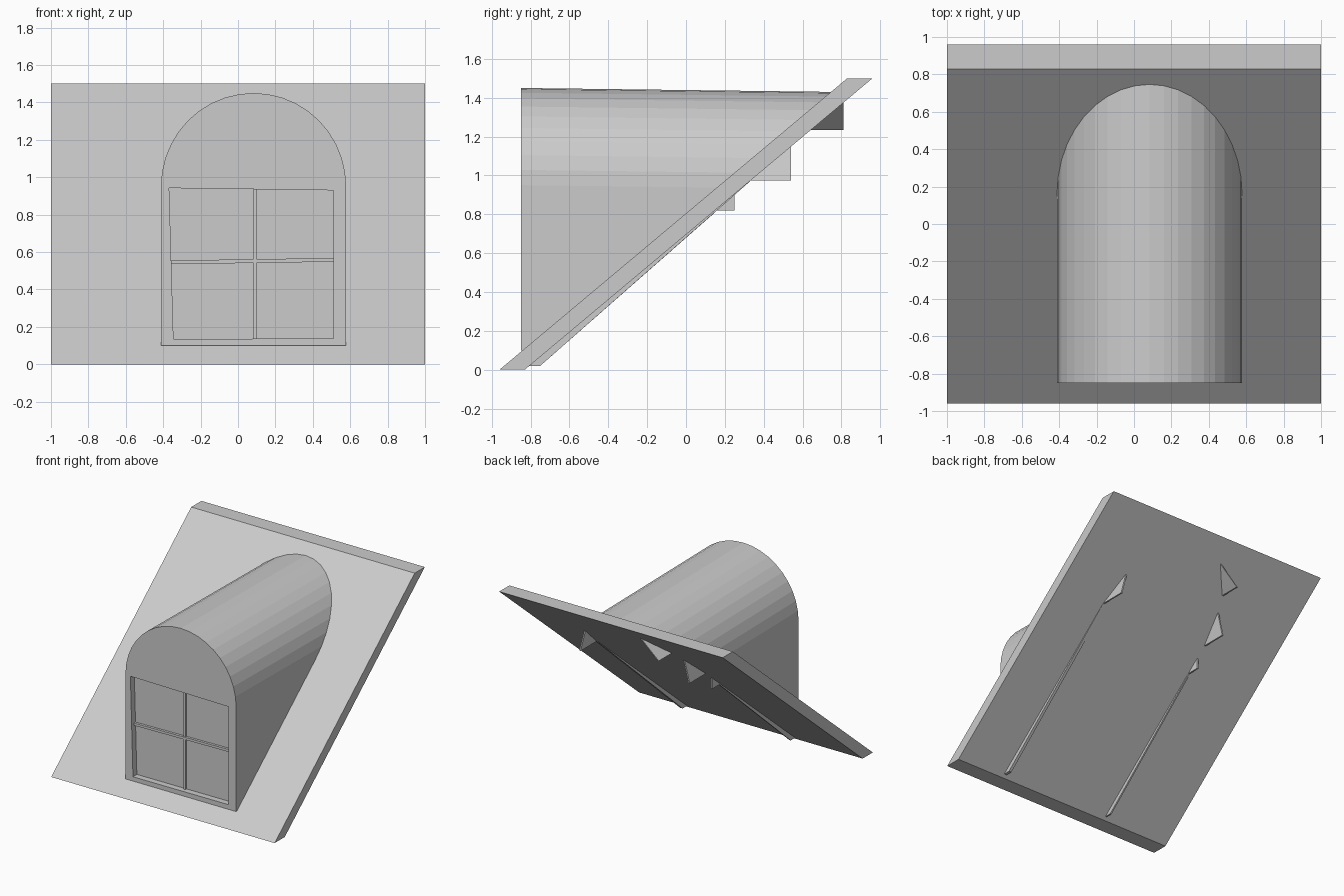
import bpy, bmesh, math

if "Cube" in bpy.data.objects:
    bpy.data.objects.remove(bpy.data.objects["Cube"])

CX, RX, CZ, RZ = 0.083, 0.495, 0.95, 0.50   # arch centre and radii
FRONT = -0.85
SLOPE = 1.79 / 1.5                          # roof run per unit of height


def loft(name, a, b):
    """Closed solid between two matching outlines."""
    bm = bmesh.new()
    va = [bm.verts.new(p) for p in a]
    vb = [bm.verts.new(p) for p in b]
    n = len(va)
    bm.faces.new(va)
    bm.faces.new(vb[::-1])
    for i in range(n):
        j = (i + 1) % n
        bm.faces.new((va[j], va[i], vb[i], vb[j]))
    bmesh.ops.recalc_face_normals(bm, faces=bm.faces)
    me = bpy.data.meshes.new(name)
    bm.to_mesh(me)
    bm.free()
    ob = bpy.data.objects.new(name, me)
    bpy.context.collection.objects.link(ob)
    return ob


def side_prism(name, x0, x1, yz):
    return loft(name, [(x0, y, z) for y, z in yz], [(x1, y, z) for y, z in yz])


def front_prism(name, y0, y1, xz):
    return loft(name, [(x, y0, z) for x, z in xz], [(x, y1, z) for x, z in xz])


# Sloping roof slab
side_prism("roof_slab", -1, 1, [(-0.96, 0), (-0.83, 0), (0.96, 1.5), (0.83, 1.5)])

# Arched dormer, its back cut to end inside the slab
N = 20
outline = [(CX - RX, 0.10), (CX + RX, 0.10)]
outline += [(CX + RX * math.cos(math.pi * i / N), CZ + RZ * math.sin(math.pi * i / N))
            for i in range(N + 1)]
back = []
for x, z in outline:
    zb = z - 0.021 * (z - 0.1) / 1.35       # ridge dips slightly to the back
    back.append((x, -0.895 + SLOPE * zb, zb))
dormer = loft("dormer", [(x, FRONT, z) for x, z in outline], back)

# Window recess
opening = [(-0.345, 0.135), (0.51, 0.138), (0.51, 0.93), (-0.368, 0.942)]
cutter = front_prism("window_cutter", FRONT - 0.1, FRONT + 0.05, opening)
cutter.hide_render = True
cutter.hide_set(True)
mod = dormer.modifiers.new("window", 'BOOLEAN')
mod.operation = 'DIFFERENCE'
mod.solver = 'EXACT'
mod.object = cutter

# Glazing bars
front_prism("glazing_bar_horizontal", FRONT + 0.03, FRONT + 0.06,
            [(-0.36, 0.535), (0.51, 0.548), (0.51, 0.568), (-0.36, 0.555)])
front_prism("glazing_bar_vertical", FRONT + 0.035, FRONT + 0.06,
            [(0.083, 0.136), (0.099, 0.136), (0.099, 0.936), (0.083, 0.936)])

# Lower wall edges showing under the slab
for name, x0, x1, y, z in (("wall_edge_right", 0.555, 0.578, 0.33, 0.97),
                           ("wall_edge_left", -0.412, -0.40, 0.15, 0.81)):
    side_prism(name, x0, x1, [(-0.83, 0.02), (-0.75, 0.02), (y, z), (y - 0.03, z)])


def arch_x(z, side):
    t = max(0.0, (z - CZ) / RZ)
    return CX + side * RX * math.sqrt(1 - t * t)


# Pointed wall panel ends poking through the slab
for name, side, y, z in (("panel_end_top", -1, 0.81, 1.235),
                         ("panel_end_middle", -1, 0.54, 0.975),
                         ("panel_end_right", 1, 0.54, 0.975),
                         ("panel_end_low", -1, 0.25, 0.82)):
    y_in = z * SLOPE - 0.83
    z_in = (y + 0.83) / SLOPE
    tri = [(y_in - 0.02, z), (y, z), (y, z_in + 0.02)]
    outer = [(arch_x(zz, side), yy, zz) for yy, zz in tri]
    loft(name, outer, [(x - side * 0.012, yy, zz) for x, yy, zz in outer])
